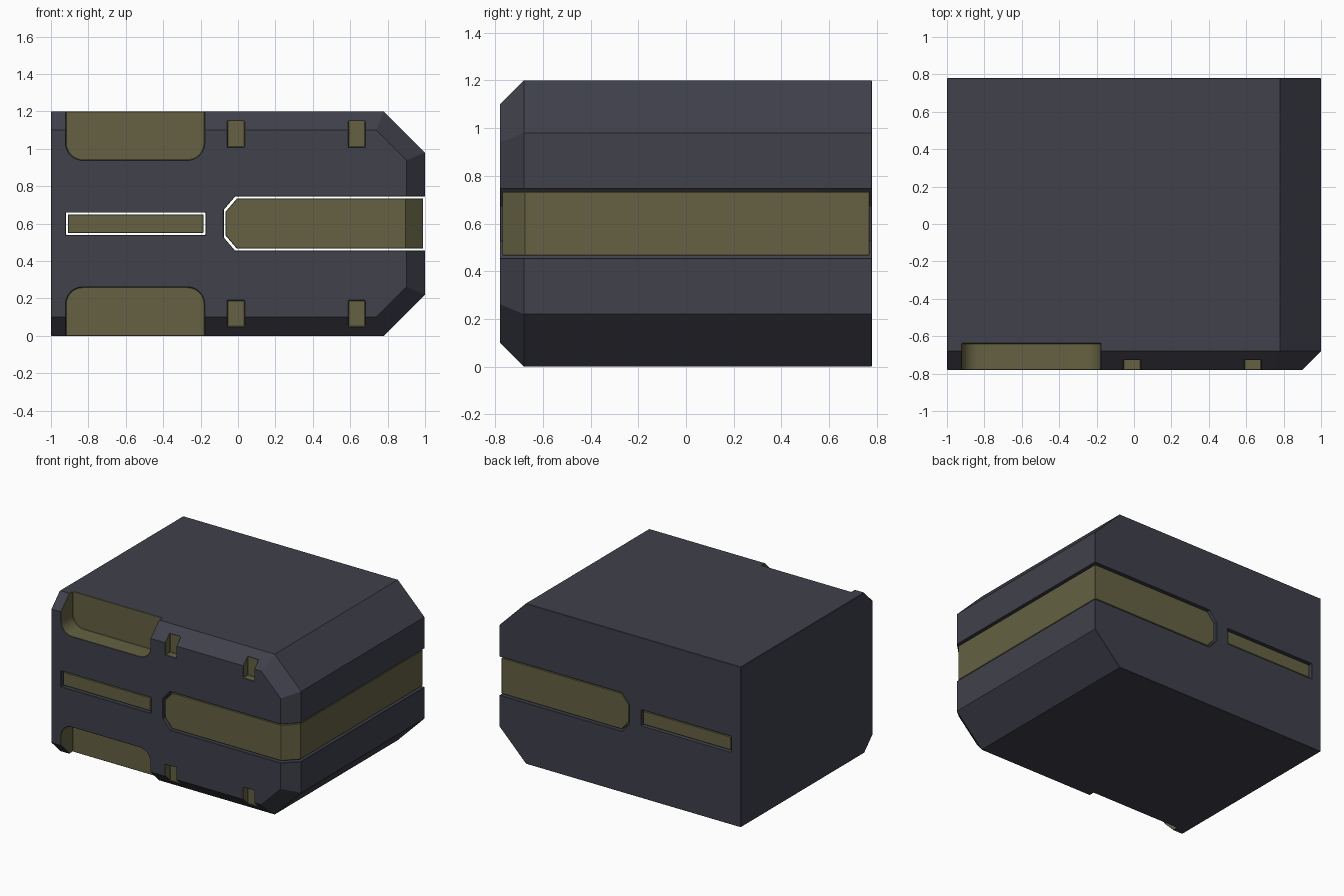
import bpy, bmesh, math

if "Cube" in bpy.data.objects:
    bpy.data.objects.remove(bpy.data.objects["Cube"])

H, Y = 1.2, 0.78          # height and half depth


def material(name, rgb):
    m = bpy.data.materials.new(name)
    m.diffuse_color = (*rgb, 1)
    m.use_nodes = True
    m.node_tree.nodes["Principled BSDF"].inputs["Base Color"].default_value = m.diffuse_color
    return m


DARK = material("dark_shell", (0.05, 0.052, 0.07))
OLIVE = material("olive_trim", (0.13, 0.12, 0.055))


def loft(name, rings, mat_index=0):
    """Closed solid through rings of (x, y, z) points."""
    bm = bmesh.new()
    vs = [[bm.verts.new(p) for p in r] for r in rings]
    n = len(vs[0])
    bm.faces.new(vs[0])
    bm.faces.new(vs[-1][::-1])
    for a, b in zip(vs, vs[1:]):
        for i in range(n):
            j = (i + 1) % n
            bm.faces.new((a[i], b[i], b[j], a[j]))
    bmesh.ops.recalc_face_normals(bm, faces=bm.faces)
    for f in bm.faces:
        f.material_index = mat_index
    me = bpy.data.meshes.new(name)
    bm.to_mesh(me)
    bm.free()
    me.materials.append(DARK)
    me.materials.append(OLIVE)
    ob = bpy.data.objects.new(name, me)
    bpy.context.collection.objects.link(ob)
    return ob


def prism(name, pts, y0, y1, mat_index=0):
    return loft(name, [[(x, y, z) for x, z in pts] for y in (y0, y1)], mat_index)


def rect(x0, x1, z0, z1):
    return [(x0, z0), (x1, z0), (x1, z1), (x0, z1)]


def outline(o):
    """Side-cut block outline, offset inward by o except on the left."""
    s = 1.98 - math.sqrt(2) * o
    top = [(1 - o, s - 1 + o), (s - H + o, H - o), (-1, H - o)]
    return [(x, H - z) for x, z in top[::-1]] + top


def block(name, d, mat_index=0):
    """Main block with chamfered front rim, shrunk by d."""
    c = 0.1 - 0.586 * d
    rings = [(d + c, -Y + d), (d, -Y + d + c), (d, Y - d)]
    return loft(name, [[(x, y, z) for x, z in outline(o)] for o, y in rings], mat_index)


def apply(ob, mod):
    bpy.context.view_layer.objects.active = ob
    bpy.ops.object.modifier_apply(modifier=mod.name)


def boolean(ob, tool, op):
    m = ob.modifiers.new("cut", 'BOOLEAN')
    m.operation, m.object, m.solver = op, tool, 'EXACT'
    apply(ob, m)
    bpy.data.objects.remove(tool)


def finish(ob, width):
    m = ob.modifiers.new("edge", 'BEVEL')
    m.width, m.segments, m.limit_method, m.angle_limit = width, 1, 'ANGLE', math.radians(60)
    apply(ob, m)
    bpy.ops.object.select_all(action='DESELECT')
    ob.select_set(True)
    bpy.context.view_layer.objects.active = ob
    bpy.ops.object.shade_smooth_by_angle(angle=math.radians(30))


def band(g):
    """Wide band outline with clipped left end, grown by g."""
    x, k, h = -0.066 - g, 0.06, 0.134 + g
    m = H / 2
    return [(x + k, m - h), (1.2, m - h), (1.2, m + h), (x + k, m + h),
            (x, m + h - k - 0.01), (x, m - h + k + 0.01)]


def slit(g):
    return rect(-0.91 - g, -0.185 + g, 0.55 - g, 0.65 + g)


def pocket():
    """Upper front recess with rounded lower corners."""
    x0, x1, z0, r = -0.92, -0.18, 0.94, 0.09
    pts = [(x1, 1.4), (x0, 1.4)]
    for cx, a0 in ((x0 + r, 180), (x1 - r, 270)):
        for i in range(9):
            a = math.radians(a0 + 90 * i / 8)
            pts.append((cx + r * math.cos(a), z0 + r + r * math.sin(a)))
    return pts


# Shell with through slots for the inlays
shell = block("shell", 0)
for shape in (band, slit):
    boolean(shell, prism("slot_cutter", shape(0.01), -1, 1), 'DIFFERENCE')

# Front recesses, mirrored top and bottom
recesses = [(pocket(), -0.64), (rect(-0.055, 0.035, 1.01, 1.15), -0.725),
            (rect(0.59, 0.68, 1.01, 1.15), -0.725)]
for pts, depth in recesses:
    for p in (pts, [(x, H - z) for x, z in pts]):
        boolean(shell, prism("recess_cutter", p, -1, depth, 1), 'DIFFERENCE')
finish(shell, 0.006)

# Inlays, slightly recessed and trimmed to the shell form
for name, shape in (("wide_band_inlay", band), ("narrow_inlay", slit)):
    inlay = prism(name, shape(0), -1, 1, 1)
    boolean(inlay, block("trim", 0.01, 1), 'INTERSECT')
    finish(inlay, 0.003)
